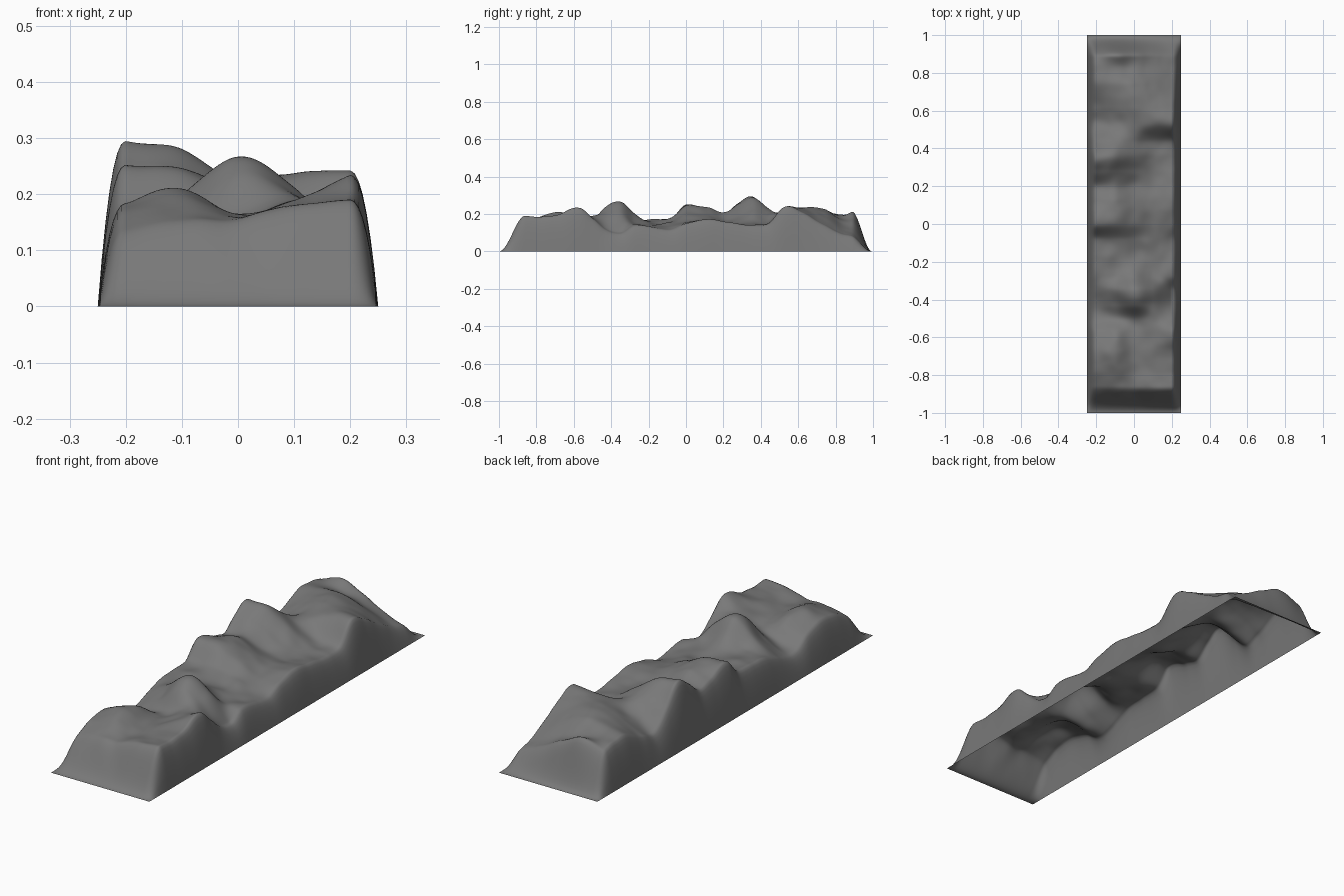
import bpy, bmesh
from mathutils import noise, Vector

# Rows running front to back: y, then heights at five stations across x
XS = [-0.2, -0.1, 0.0, 0.1, 0.2]
RIDGES = [
    (-1.00, .10, .12, .13, .15, .17),
    (-0.88, .13, .15, .155, .18, .19),
    (-0.78, .17, .185, .16, .175, .185),
    (-0.68, .185, .212, .165, .185, .20),
    (-0.57, .15, .18, .158, .19, .235),
    (-0.50, .11, .13, .16, .19, .18),
    (-0.43, .11, .16, .235, .20, .12),
    (-0.35, .14, .20, .268, .21, .10),
    (-0.28, .165, .17, .205, .155, .14),
    (-0.18, .17, .17, .15, .14, .13),
    (-0.08, .18, .18, .165, .15, .12),
    (0.00, .25, .24, .20, .16, .15),
    (0.12, .215, .235, .19, .165, .175),
    (0.20, .20, .205, .165, .15, .16),
    (0.28, .26, .24, .19, .15, .15),
    (0.36, .294, .28, .215, .155, .14),
    (0.44, .21, .23, .20, .16, .15),
    (0.53, .13, .18, .215, .23, .24),
    (0.62, .15, .20, .235, .23, .21),
    (0.74, .20, .22, .225, .19, .14),
    (0.83, .195, .19, .17, .14, .10),
    (0.91, .18, .22, .175, .12, .08),
    (1.00, .16, .20, .17, .12, .07),
]
YS = [r[0] for r in RIDGES]


def spline(ts, vs, t):
    """Smooth curve through values vs at stations ts."""
    t = min(max(t, ts[0]), ts[-1])
    n = len(ts)
    i = 0
    while i < n - 2 and t > ts[i + 1]:
        i += 1

    def slope(k):
        a, b = max(k - 1, 0), min(k + 1, n - 1)
        return (vs[b] - vs[a]) / (ts[b] - ts[a])
    h = ts[i + 1] - ts[i]
    u = (t - ts[i]) / h
    return ((2*u**3 - 3*u**2 + 1) * vs[i] + (u**3 - 2*u**2 + u) * h * slope(i)
            + (3*u**2 - 2*u**3) * vs[i + 1] + (u**3 - u**2) * h * slope(i + 1))


def smooth(t):
    t = min(max(t, 0), 1)
    return t * t * (3 - 2 * t)


def side_falloff(x):
    t = min(max((0.25 - abs(x)) / 0.05, 0), 1)
    return 1 - (1 - t) ** 2.2


def end_falloff(y):
    return smooth((y + 1) / 0.14) * smooth((0.995 - y) / 0.11)


# Terrain: open-bottomed height field, sides falling to the ground
NX, NY = 72, 240
bm = bmesh.new()
rows = []
for j in range(NY + 1):
    y = -1 + 2 * j / NY
    section = [spline(YS, [r[k + 1] for r in RIDGES], y) for k in range(5)]
    row = []
    for i in range(NX + 1):
        x = -0.25 + 0.5 * i / NX
        z = spline(XS, section, x)
        z += 0.005 * noise.noise(Vector((x * 15, y * 15, 0.3)))
        z *= side_falloff(x) * end_falloff(y)
        row.append(bm.verts.new((x, y, max(z, 0))))
    rows.append(row)
for a, b in zip(rows, rows[1:]):
    for i in range(NX):
        bm.faces.new((a[i], a[i + 1], b[i + 1], b[i])).smooth = True

mesh = bpy.data.meshes.new("mountain_terrain")
bm.to_mesh(mesh)
bm.free()
terrain = bpy.data.objects.new("mountain_terrain", mesh)
bpy.context.collection.objects.link(terrain)

# Dark grey rock
rock = bpy.data.materials.new("dark_rock")
rock.diffuse_color = (0.19, 0.19, 0.19, 1)
mesh.materials.append(rock)
